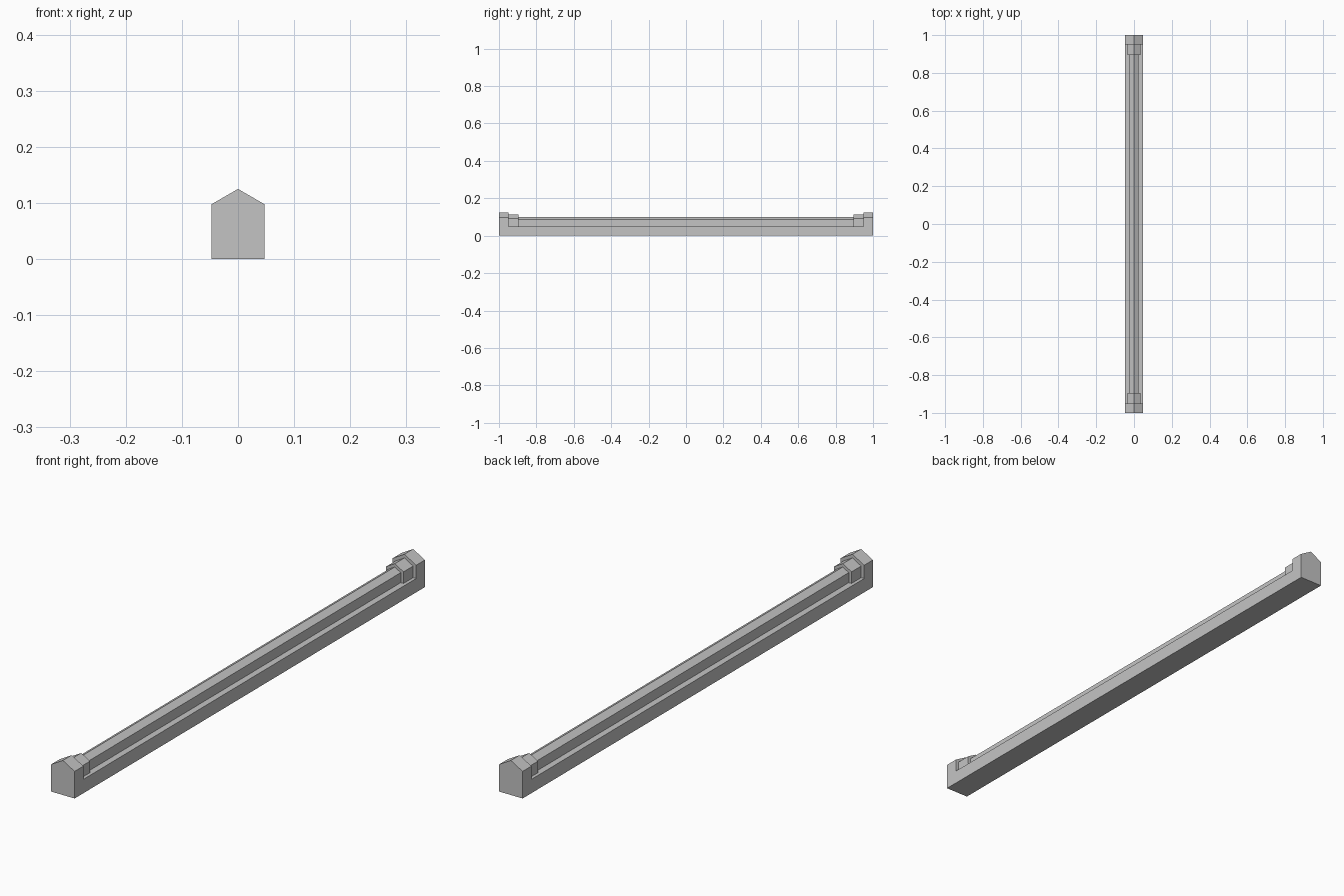
import bpy
import bmesh
import math

cube = bpy.data.objects.get("Cube")
if cube:
    bpy.data.objects.remove(cube, do_unlink=True)

SLOPE = math.tan(math.radians(30))
LEDGE = 0.05       # height of the flat bed
POST = 0.95        # inner face of the end posts
COLLAR = 0.895     # inner face of the collars

grey = bpy.data.materials.new("plain grey")
grey.use_nodes = True
colour = (0.55, 0.55, 0.55, 1)
grey.diffuse_color = colour
grey.node_tree.nodes["Principled BSDF"].inputs["Base Color"].default_value = colour


def extrude_profile(name, profile, y0, y1):
    """Extrude an x-z outline along y into a closed solid."""
    bm = bmesh.new()
    face = bm.faces.new([bm.verts.new((x, y0, z)) for x, z in profile])
    result = bmesh.ops.extrude_face_region(bm, geom=[face])
    moved = [v for v in result["geom"] if isinstance(v, bmesh.types.BMVert)]
    bmesh.ops.translate(bm, verts=moved, vec=(0, y1 - y0, 0))
    bmesh.ops.recalc_face_normals(bm, faces=bm.faces)
    mesh = bpy.data.meshes.new(name)
    bm.to_mesh(mesh)
    bm.free()
    mesh.materials.append(grey)
    obj = bpy.data.objects.new(name, mesh)
    bpy.context.collection.objects.link(obj)
    return obj


def gabled_bar(name, half_width, bottom, ridge, y0, y1):
    """Bar with a pitched top."""
    eave = ridge - half_width * SLOPE
    outline = [(-half_width, bottom), (half_width, bottom),
               (half_width, eave), (0, ridge), (-half_width, eave)]
    return extrude_profile(name, outline, y0, y1)


# Base: one gabled beam with the middle notched down to the bed
base = gabled_bar("base_with_end_posts", 0.047, 0, 0.125, -1, 1)
notch = extrude_profile("notch_cutter", [(-0.2, LEDGE), (0.2, LEDGE),
                                         (0.2, 0.3), (-0.2, 0.3)], -POST, POST)
notch.hide_render = True
cut = base.modifiers.new("notch", "BOOLEAN")
cut.operation = "DIFFERENCE"
cut.solver = "EXACT"
cut.object = notch
bpy.context.view_layer.objects.active = base
bpy.ops.object.modifier_apply(modifier=cut.name)
bpy.data.objects.remove(notch, do_unlink=True)

# Collars against the inner faces of the posts
for name, side in (("front_collar", -1), ("back_collar", 1)):
    gabled_bar(name, 0.035, LEDGE, 0.112, side * COLLAR, side * POST)

# Long rail between the collars
gabled_bar("rail", 0.024, LEDGE, 0.1, -COLLAR, COLLAR)
